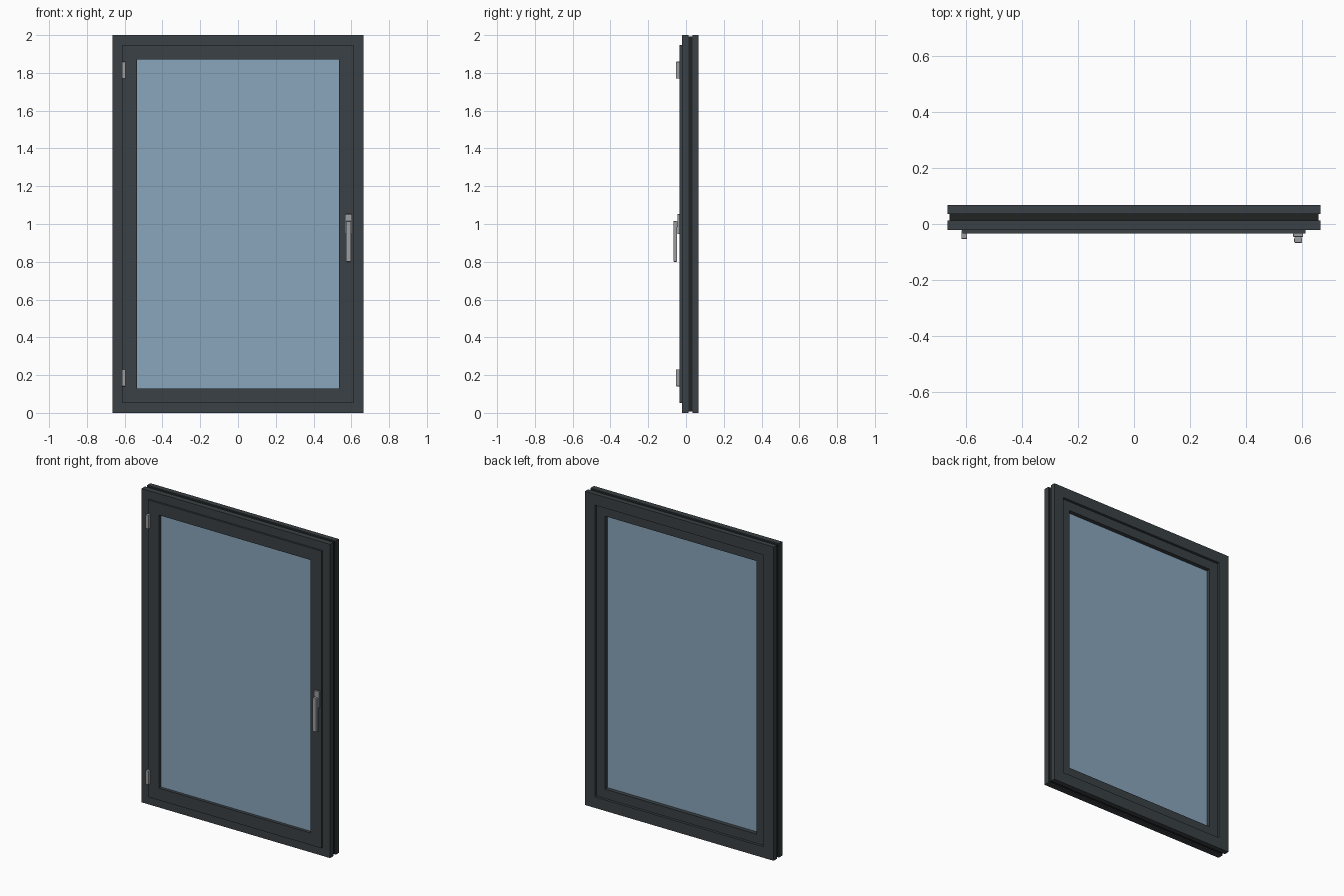
import bpy, bmesh

if "Cube" in bpy.data.objects:
    bpy.data.objects.remove(bpy.data.objects["Cube"])

def material(name, color):
    m = bpy.data.materials.new(name)
    m.diffuse_color = color
    m.use_nodes = True
    m.node_tree.nodes["Principled BSDF"].inputs["Base Color"].default_value = m.diffuse_color
    return m

DARK = material("anthracite", (0.042, 0.052, 0.058, 1))
SEAL = material("thermal_break", (0.015, 0.016, 0.016, 1))
GLASS = material("glass", (0.25, 0.38, 0.5, 0.5))
METAL = material("metal", (0.33, 0.34, 0.35, 1))
CZ = 1.0   # height of the window centre

def finish(name, bm, mat, bevel=0):
    bmesh.ops.recalc_face_normals(bm, faces=bm.faces)
    me = bpy.data.meshes.new(name)
    bm.to_mesh(me)
    bm.free()
    me.materials.append(mat)
    ob = bpy.data.objects.new(name, me)
    bpy.context.collection.objects.link(ob)
    if bevel:
        b = ob.modifiers.new("bevel", "BEVEL")
        b.width, b.segments = bevel, 2
    return ob

def box(name, x, y, z, mat, bevel=0):
    bm = bmesh.new()
    bmesh.ops.create_cube(bm, size=1)
    for v in bm.verts:
        v.co = [a + (b - a) * (c + 0.5) for c, (a, b) in zip(v.co, (x, y, z))]
    return finish(name, bm, mat, bevel)

def ring(name, profile, mat):
    """Mitred frame: profile points are (inset from the outer edge, y)."""
    bm = bmesh.new()
    corners = []
    for sx, sz in ((-1, -1), (1, -1), (1, 1), (-1, 1)):
        corners.append([bm.verts.new((sx * (0.665 - i), y, CZ + sz * (1 - i)))
                        for i, y in profile])
    n = len(profile)
    for k in range(4):
        a, b = corners[k], corners[(k + 1) % 4]
        for j in range(n):
            bm.faces.new((a[j], b[j], b[(j + 1) % n], a[(j + 1) % n]))
    return finish(name, bm, mat)

def rect(i0, i1, y0, y1):
    return [(i0, y0), (i1, y0), (i1, y1), (i0, y1)]

# fixed outer frame: two shells joined by a recessed thermal break
ring("frame_front", rect(0, 0.07, -0.022, 0.013), DARK)
ring("frame_break", rect(0.007, 0.07, 0.013, 0.035), SEAL)
ring("frame_back", rect(0, 0.07, 0.035, 0.067), DARK)

# opening sash with a lip overlapping the frame at the front
ring("sash", [(0.053, -0.034), (0.13, -0.034), (0.13, 0.052), (0.071, 0.052),
              (0.071, -0.0215), (0.053, -0.0215)], DARK)

# glazing unit
box("glass", (-0.535, 0.535), (-0.014, 0.026), (0.13, 1.87), GLASS)

# hinges
for name, z in (("hinge_lower", 0.185), ("hinge_upper", 1.815)):
    box(name, (-0.615, -0.595), (-0.053, -0.022), (z - 0.044, z + 0.044), METAL, 0.002)

# handle: base plate, neck and lever
box("handle_plate", (0.567, 0.603), (-0.046, -0.034), (0.947, 1.052), METAL, 0.002)
box("handle_neck", (0.575, 0.595), (-0.055, -0.045), (0.985, 1.012), METAL)
box("handle_lever", (0.571, 0.599), (-0.067, -0.048), (0.80, 1.015), METAL, 0.003)
